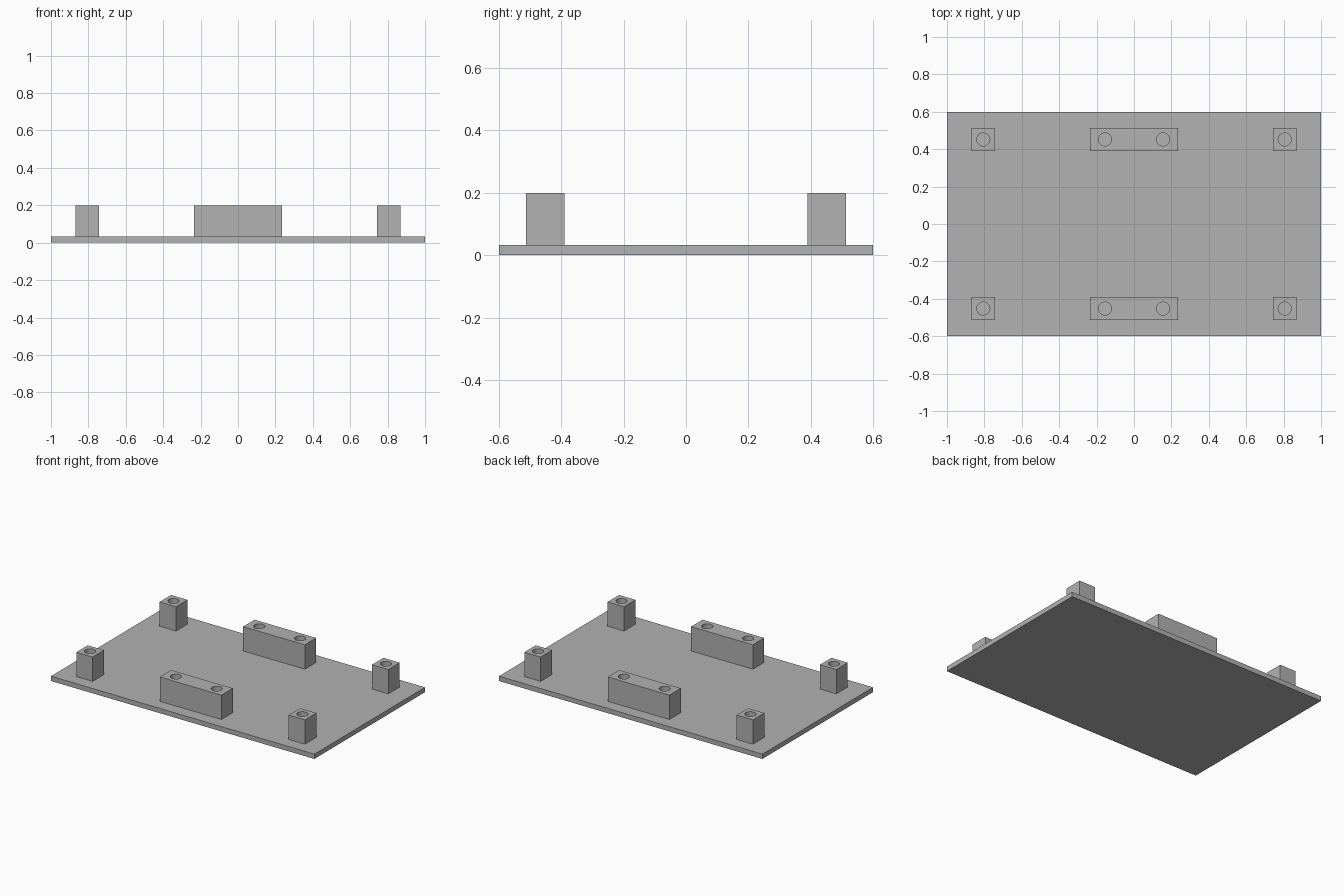
import bpy
import bmesh
import math

if "Cube" in bpy.data.objects:
    bpy.data.objects.remove(bpy.data.objects["Cube"])

PLATE_TOP = 0.033
TOP = 0.2
SEGMENTS = 32

grey = bpy.data.materials.new("grey")
grey.diffuse_color = (0.445, 0.445, 0.445, 1)
grey.use_nodes = True
grey.node_tree.nodes["Principled BSDF"].inputs["Base Color"].default_value = grey.diffuse_color


def add_loop(curve, points):
    spline = curve.splines.new('POLY')
    spline.points.add(len(points) - 1)
    for p, (x, y) in zip(spline.points, points):
        p.co = (x, y, 0, 1)
    spline.use_cyclic_u = True


def block(name, x, y, half_x, half_y, hole_xs, radius=0.035):
    """Rectangular block with round vertical holes, extruded from a flat profile."""
    curve = bpy.data.curves.new(name + "_profile", 'CURVE')
    curve.dimensions = '2D'
    curve.fill_mode = 'BOTH'
    curve.extrude = (TOP - PLATE_TOP) / 2
    add_loop(curve, [(-half_x, -half_y), (half_x, -half_y), (half_x, half_y), (-half_x, half_y)])
    for hx in hole_xs:
        angles = [2 * math.pi * i / SEGMENTS for i in range(SEGMENTS)]
        add_loop(curve, [(hx + radius * math.cos(a), radius * math.sin(a)) for a in angles])
    temp = bpy.data.objects.new(name + "_profile", curve)
    bpy.context.collection.objects.link(temp)
    bpy.context.view_layer.update()
    mesh = bpy.data.meshes.new_from_object(temp.evaluated_get(bpy.context.evaluated_depsgraph_get()))
    bpy.data.objects.remove(temp)

    # Weld caps to walls
    bm = bmesh.new()
    bm.from_mesh(mesh)
    bmesh.ops.remove_doubles(bm, verts=bm.verts, dist=1e-5)
    bmesh.ops.recalc_face_normals(bm, faces=bm.faces)
    bm.to_mesh(mesh)
    bm.free()
    mesh.materials.clear()
    mesh.materials.append(grey)
    obj = bpy.data.objects.new(name, mesh)
    obj.location = (x, y, (TOP + PLATE_TOP) / 2)
    bpy.context.collection.objects.link(obj)
    bpy.ops.object.select_all(action='DESELECT')
    obj.select_set(True)
    bpy.context.view_layer.objects.active = obj
    bpy.ops.object.shade_smooth_by_angle(angle=math.radians(30))


# Base plate
bpy.ops.mesh.primitive_cube_add(size=1, location=(0, 0, PLATE_TOP / 2))
plate = bpy.context.object
plate.name = "base_plate"
plate.scale = (2, 1.2, PLATE_TOP)
plate.data.materials.append(grey)

# Corner posts and long centre blocks along the front and back edges
for side, y in (("front", -0.452), ("back", 0.452)):
    block(side + "_centre_block", 0, y, 0.234, 0.062, (-0.155, 0.155))
    for end, x in (("left", -0.806), ("right", 0.806)):
        block(f"{side}_{end}_post", x, y, 0.062, 0.062, (0,))
